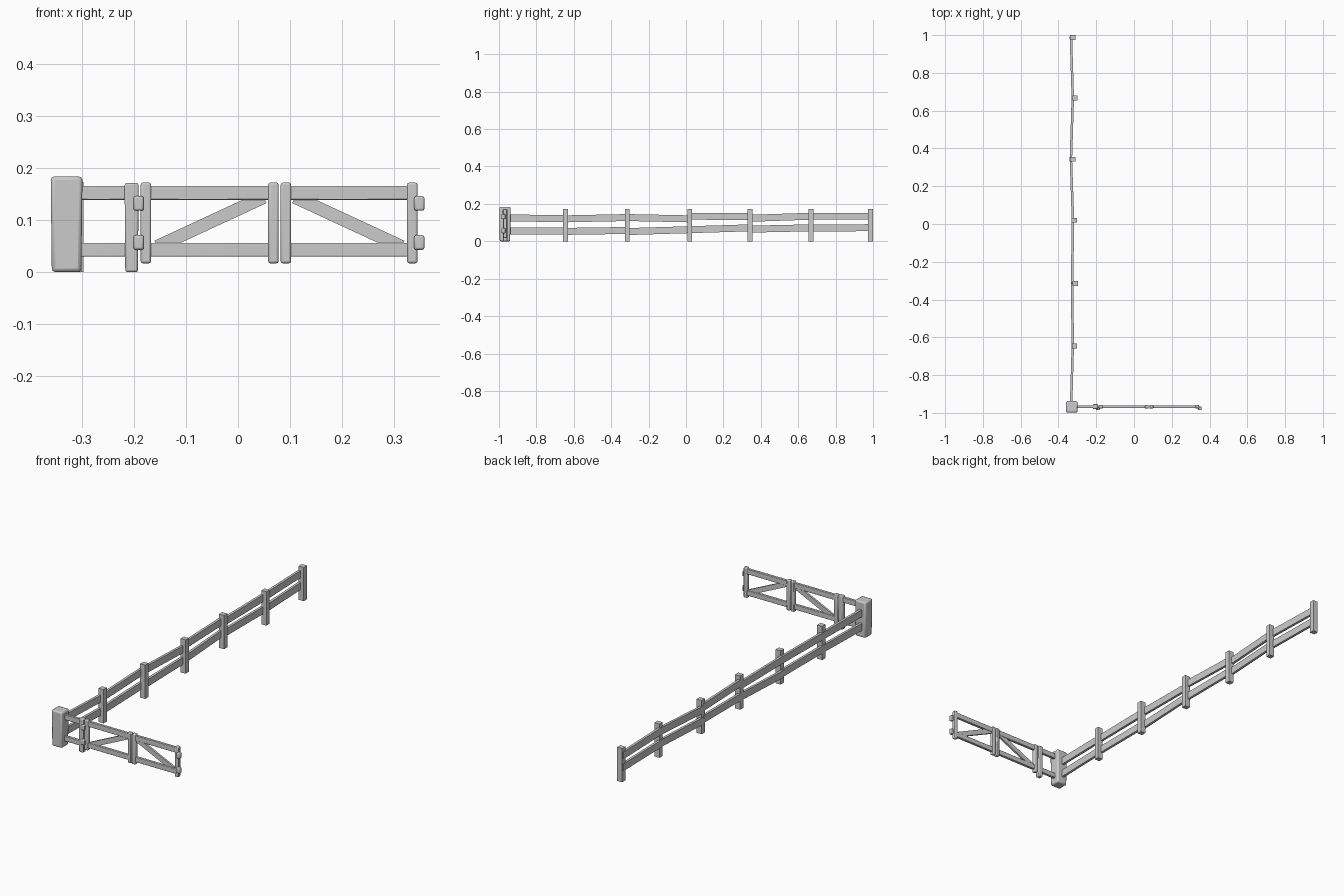
import bpy, bmesh
from mathutils import Vector, Matrix

if "Cube" in bpy.data.objects:
    bpy.data.objects.remove(bpy.data.objects["Cube"])


def finish(name, bm, bevel):
    bmesh.ops.recalc_face_normals(bm, faces=bm.faces)
    me = bpy.data.meshes.new(name)
    bm.to_mesh(me)
    bm.free()
    ob = bpy.data.objects.new(name, me)
    bpy.context.collection.objects.link(ob)
    if bevel:
        mod = ob.modifiers.new("soft_edges", 'BEVEL')
        mod.width = bevel
        mod.segments = 2
        bpy.context.view_layer.objects.active = ob
        bpy.ops.object.select_all(action='DESELECT')
        ob.select_set(True)
        bpy.ops.object.shade_smooth_by_angle()
    return ob


def box(name, lo, hi, bevel=0.0, taper=1.0):
    """Box from corner lo to corner hi; taper scales the bottom outline."""
    lo, hi = Vector(lo), Vector(hi)
    bm = bmesh.new()
    bmesh.ops.create_cube(bm, size=1)
    for v in bm.verts:
        if v.co.z < 0:
            v.co.x *= taper
            v.co.y *= taper
        v.co = (lo + hi) / 2 + v.co * (hi - lo)
    return finish(name, bm, bevel)


def beam(name, a, b, width, thick_axis, thick, bevel=0.0):
    """Plank running from a to b, with its thin side along thick_axis."""
    a, b, t = Vector(a), Vector(b), Vector(thick_axis)
    d = (b - a).normalized()
    t = (t - d * t.dot(d)).normalized()
    rot = Matrix((d, t, d.cross(t))).transposed()
    bm = bmesh.new()
    bmesh.ops.create_cube(bm, size=1)
    size = ((b - a).length, thick, width)
    for v in bm.verts:
        v.co = (a + b) / 2 + rot @ Vector([c * s for c, s in zip(v.co, size)])
    return finish(name, bm, bevel)


GY = -0.967   # plane of the gate

# Corner post, bevelled all round and sunk so its foot is cut flat at z = 0
box("corner_post", (-0.36, -0.998, 0), (-0.299, -0.938, 0.184), 0.007, 0.93)

# Gate post beside the corner
box("gate_post", (-0.218, GY - 0.013, 0), (-0.191, GY + 0.013, 0.171), 0.004, 0.9)

# Short rails between corner post and gate post, then the gate leaf rails
for label, z0, z1 in (("lower", 0.03, 0.056), ("upper", 0.139, 0.166)):
    for part, x0, x1 in (("short_rail", -0.32, -0.205),
                         ("left_gate_rail", -0.178, 0.068),
                         ("right_gate_rail", 0.092, 0.336)):
        box(f"{label}_{part}", (x0, GY - 0.007, z0), (x1, GY + 0.007, z1), 0.002)

# Gate stiles
for i, x in enumerate((-0.177, 0.068, 0.092, 0.335)):
    box(f"gate_stile_{i + 1}", (x - 0.01, GY - 0.010, 0.017),
        (x + 0.01, GY + 0.010, 0.172), 0.004)

# Diagonal braces, mirrored about the middle of the gate
MID = 0.0795
for side, s in (("left", -1), ("right", 1)):
    beam(f"{side}_gate_brace", (MID + s * 0.235, GY, 0.049),
         (MID + s * 0.03, GY, 0.144), 0.025, (0, 1, 0), 0.010)

# Hinge blocks on the front of the gate ends
for side, x in (("left", -0.191), ("right", 0.3485)):
    for label, z in (("lower", 0.057), ("upper", 0.132)):
        box(f"{side}_{label}_hinge", (x - 0.0098, GY - 0.019, z - 0.014),
            (x + 0.0098, GY + 0.001, z + 0.014), 0.004)

# Side fence posts: (x, y)
posts = [(-0.315, -0.645), (-0.311, -0.314), (-0.316, 0.02),
         (-0.324, 0.343), (-0.312, 0.668), (-0.324, 0.987)]
for i, (x, y) in enumerate(posts):
    box(f"fence_post_{i + 1}", (x - 0.014, y - 0.013, 0), (x + 0.014, y + 0.013, 0.173))

# Slightly crooked side rails, one plank per bay: (x, y) joints and end heights
joints = [(-0.333, -0.955), (-0.324, -0.645), (-0.328, -0.314), (-0.323, 0.02),
          (-0.334, 0.343), (-0.324, 0.668), (-0.334, 0.992)]
upper = [(0.125, 0.121), (0.120, 0.127), (0.127, 0.120),
         (0.134, 0.133), (0.123, 0.134), (0.134, 0.134)]
lower = [(0.055, 0.054), (0.053, 0.058), (0.052, 0.062),
         (0.062, 0.072), (0.065, 0.072), (0.070, 0.073)]
for label, heights in (("upper", upper), ("lower", lower)):
    for i, (za, zb) in enumerate(heights):
        (xa, ya), (xb, yb) = joints[i], joints[i + 1]
        beam(f"{label}_fence_rail_{i + 1}", (xa, ya, za), (xb, yb, zb),
             0.037, (1, 0, 0), 0.013)
